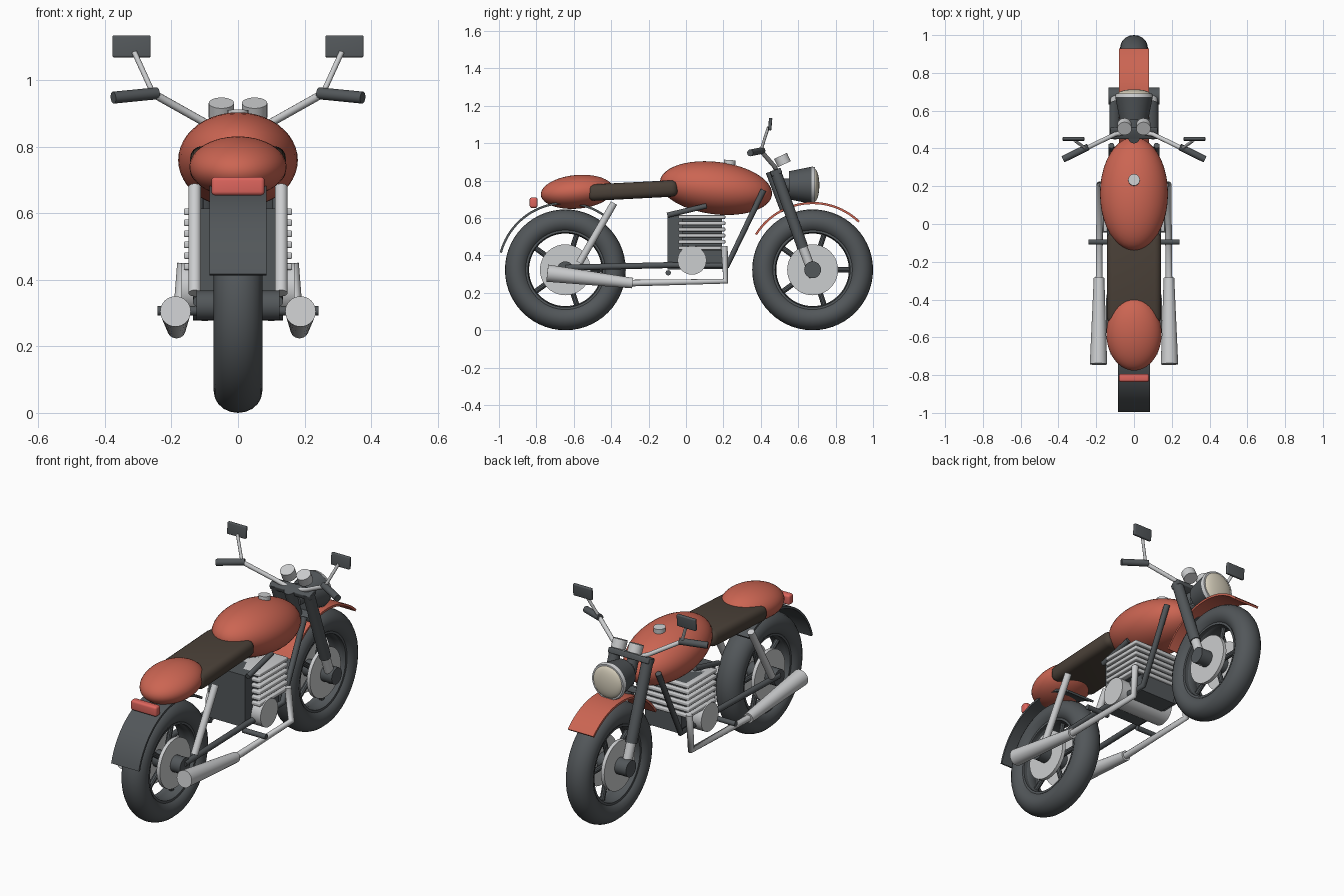
import bpy, bmesh
from math import radians, sin, cos, pi
from mathutils import Vector, Matrix

if "Cube" in bpy.data.objects:
    bpy.data.objects.remove(bpy.data.objects["Cube"], do_unlink=True)


def material(name, *rgb):
    m = bpy.data.materials.new(name)
    m.use_nodes = True
    m.diffuse_color = (*rgb, 1)
    m.node_tree.nodes["Principled BSDF"].inputs["Base Color"].default_value = (*rgb, 1)
    return m


RED = material("red paint", .60, .13, .085)
LAMP = material("tail lamp red", .72, .13, .11)
METAL = material("light metal", .60, .61, .62)
DARK = material("dark metal", .085, .095, .102)
SEAT = material("brown leather", .07, .053, .04)
LENS = material("cream glass", .66, .61, .49)


def finish(name, bm, mat, smooth=True):
    bmesh.ops.recalc_face_normals(bm, faces=bm.faces)
    me = bpy.data.meshes.new(name)
    bm.to_mesh(me)
    bm.free()
    me.materials.append(mat)
    ob = bpy.data.objects.new(name, me)
    bpy.context.collection.objects.link(ob)
    if smooth:
        bpy.ops.object.select_all(action='DESELECT')
        ob.select_set(True)
        bpy.context.view_layer.objects.active = ob
        bpy.ops.object.shade_smooth_by_angle(angle=radians(35))
    return ob


def tube(name, a, b, r, mat, r2=None, sides=24):
    """Straight cylinder or cone between two points."""
    a, b = Vector(a), Vector(b)
    d = b - a
    m = Matrix.Translation((a + b) / 2) @ d.to_track_quat('Z', 'Y').to_matrix().to_4x4()
    bm = bmesh.new()
    bmesh.ops.create_cone(bm, cap_ends=True, segments=sides, radius1=r,
                          radius2=r if r2 is None else r2, depth=d.length, matrix=m)
    return finish(name, bm, mat)


def ball(name, loc, half, mat, tilt=0):
    bm = bmesh.new()
    m = Matrix.Translation(loc) @ Matrix.Rotation(radians(tilt), 4, 'X') @ Matrix.Diagonal((*half, 1))
    bmesh.ops.create_uvsphere(bm, u_segments=40, v_segments=24, radius=1, matrix=m)
    return finish(name, bm, mat)


def box(name, loc, size, mat, tilt=0, bevel=0):
    bm = bmesh.new()
    bmesh.ops.create_cube(bm, size=1, matrix=Matrix.Diagonal((*size, 1)))
    if bevel:
        bmesh.ops.bevel(bm, geom=bm.edges[:], offset=bevel, segments=4, profile=.5, affect='EDGES')
    bm.transform(Matrix.Translation(loc) @ Matrix.Rotation(radians(tilt), 4, 'X'))
    return finish(name, bm, mat, bevel > 0)


def lathe(name, profile, centre, mat, steps=56, start=0, sweep=360):
    """Sweep a closed (x, radius) section around the x axis."""
    bm = bmesh.new()
    closed = sweep == 360
    rings = []
    for i in range(steps if closed else steps + 1):
        t = radians(start + sweep * i / steps)
        rings.append([bm.verts.new((x, centre[0] + r * cos(t), centre[1] + r * sin(t)))
                      for x, r in profile])
    n = len(profile)
    for i in range(steps):
        a, b = rings[i], rings[(i + 1) % len(rings)]
        for j in range(n):
            bm.faces.new((a[j], a[(j + 1) % n], b[(j + 1) % n], b[j]))
    if not closed:
        bm.faces.new(rings[0])
        bm.faces.new(rings[-1])
    return finish(name, bm, mat)


def path(name, points, r, mat):
    """Round tube through several points."""
    cu = bpy.data.curves.new(name, 'CURVE')
    cu.dimensions = '3D'
    cu.bevel_depth, cu.bevel_resolution, cu.use_fill_caps = r, 4, True
    s = cu.splines.new('POLY')
    s.points.add(len(points) - 1)
    for p, q in zip(s.points, points):
        p.co = (*q, 1)
    cu.materials.append(mat)
    ob = bpy.data.objects.new(name, cu)
    bpy.context.collection.objects.link(ob)
    return ob


# wheels: tyre, rim, discs, hub and five spokes
AXLE = .323
for end, wy in (("rear", -.645), ("front", .677)):
    c = (wy, AXLE)
    section = [(.073 * cos(k * pi / 10), .2585 + .0645 * sin(k * pi / 10)) for k in range(20)]
    lathe(end + "_tyre", section, c, DARK)
    lathe(end + "_rim", [(-.05, .2), (.05, .2), (.05, .225), (-.05, .225)], c, DARK)
    tube(end + "_hub", (-.125, wy, AXLE), (.125, wy, AXLE), .045, DARK)
    for s in (-1, 1):
        tube(end + "_disc", (s * .045, wy, AXLE), (s * .065, wy, AXLE), .136, METAL, sides=40)
    for k in range(5):
        t = 2 * pi * k / 5
        p = [(0, wy + r * cos(t), AXLE + r * sin(t)) for r in (.03, .21)]
        tube(end + "_spoke", *p, .014, DARK, sides=10)

# fenders
for name, wy, w, start, sweep, mat in (("front_fender", .677, .079, 46, 102, RED),
                                       ("rear_fender", -.645, .085, 54, 111, DARK)):
    lathe(name, [(-w, .351), (w, .351), (w, .363), (-w, .363)], (wy, AXLE), mat, 28, start, sweep)

# bodywork
ball("fuel_tank", (0, .16, .76), (.18, .302, .14), RED, -7)
tube("fuel_cap", (0, .232, .88), (0, .234, .91), .031, METAL)
ball("tail_cowl", (0, -.582, .74), (.146, .195, .09), RED, 5)
box("seat", (0, -.285, .747), (.288, .485, .088), SEAT, 3, .035)
box("tail_lamp", (0, -.815, .682), (.16, .042, .056), LAMP, 0, .012)

# engine
box("crankcase", (0, .05, .378), (.225, .3, .1), DARK)
box("gearbox", (0, -.03, .47), (.225, .14, .29), DARK)
box("cylinder_block", (0, .085, .52), (.27, .215, .19), DARK)
for k in range(6):
    box("cooling_fin", (0, .085, .44 + .033 * k), (.326, .25, .02), METAL, 0, .005)
tube("engine_cover", (-.17, .032, .374), (.17, .032, .374), .077, METAL, sides=36)

# headlight
tube("headlight_shell", (0, .55, .775), (0, .675, .775), .075, DARK, .1, 36)
tube("headlight_rim", (0, .672, .775), (0, .69, .775), .101, METAL, .096, 36)
ball("headlight_lens", (0, .685, .775), (.089, .028, .089), LENS)
tube("headlight_bracket", (0, .5, .775), (0, .56, .775), .035, DARK)
tube("steering_stem", (0, .455, .85), (0, .535, .64), .03, DARK)
box("upper_clamp", (0, .482, .845), (.25, .06, .03), DARK, 20, .006)
box("lower_clamp", (0, .535, .69), (.22, .05, .03), DARK, 20, .006)

# paired parts on both sides
for s in (-1, 1):
    def at(x, y, z):
        return (s * x, y, z)

    tube("fork_upper", at(.1, .476, .855), at(.1, .625, .44), .03, DARK)
    tube("fork_lower", at(.1, .615, .47), at(.1, .684, .285), .025, METAL)
    tube("axle_cap", at(.1, .677, AXLE), at(.135, .677, AXLE), .045, DARK)
    tube("rear_shock", at(.13, -.385, .68), at(.13, -.57, .36), .019, METAL)
    path("frame_tube", [at(.12, .415, .75), at(.12, .22, .345),
                        at(.12, -.1, .348), at(.12, -.645, .335)], .016, DARK)
    tube("upper_brace", at(.13, -.1, .615), at(.13, .11, .665), .014, DARK)
    tube("foot_peg", at(.1, -.095, .307), at(.242, -.095, .307), .014, DARK)

    # exhaust
    path("exhaust_pipe", [at(.165, .205, .45), at(.18, .212, .262), at(.185, -.3, .252)], .018, METAL)
    tube("muffler", at(.185, -.285, .252), at(.188, -.742, .305), .028, METAL, .046, 32)

    # gauges, handlebar and mirrors
    tube("gauge", at(.05, .526, .888), at(.05, .505, .932), .038, METAL)
    path("handlebar", [at(.04, .485, .85), at(.1, .475, .873), at(.255, .4, .96)], .012, METAL)
    tube("grip", at(.243, .408, .961), at(.375, .343, .948), .018, DARK)
    tube("mirror_stem", at(.255, .4, .96), at(.312, .44, 1.085), .008, METAL)
    box("mirror", at(.32, .45, 1.102), (.115, .018, .066), DARK, -5, .005)
